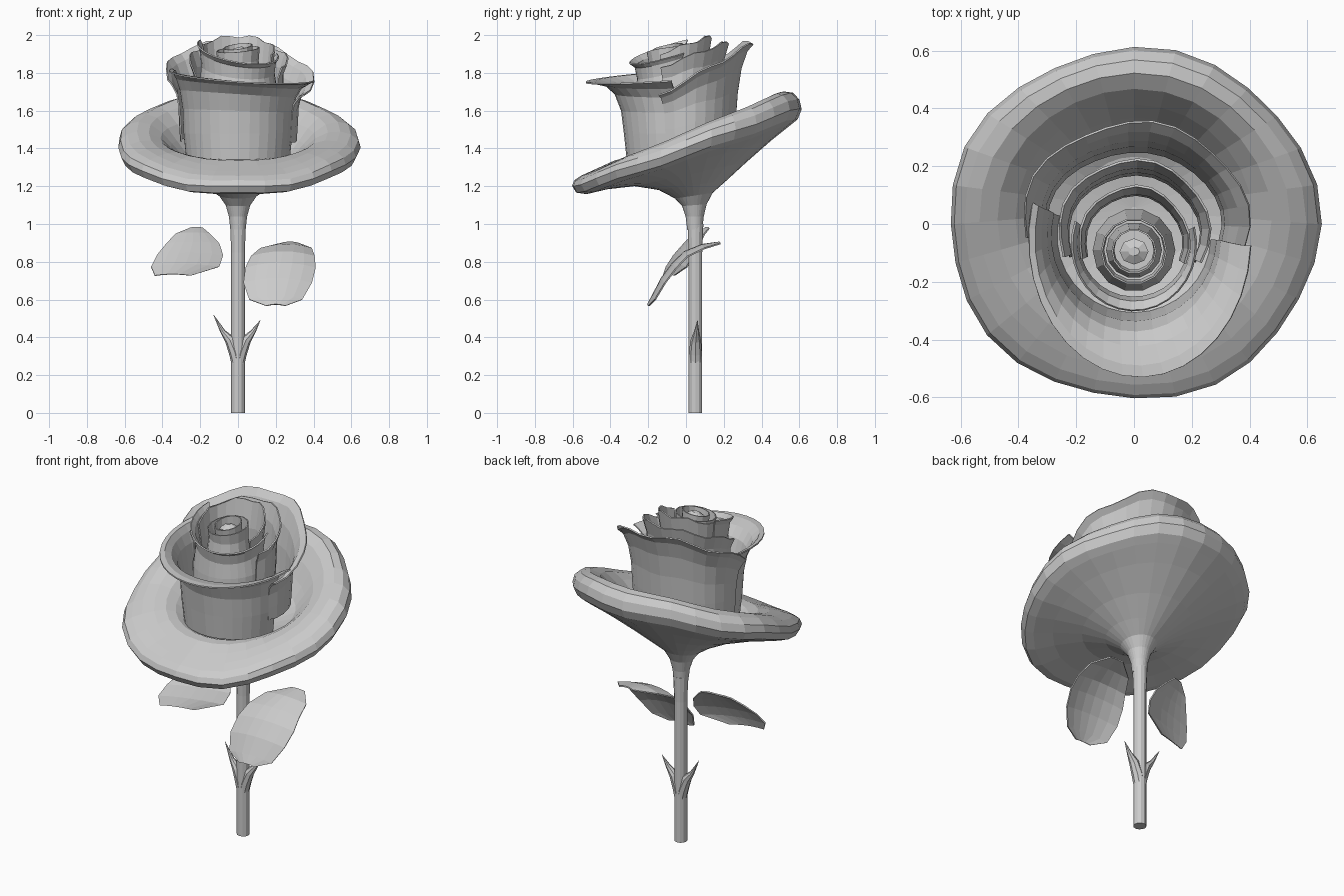
import bpy, bmesh, math
from mathutils import Vector


def make_object(name, bm, thickness=0.0):
    bmesh.ops.remove_doubles(bm, verts=bm.verts, dist=0.0005)
    bmesh.ops.recalc_face_normals(bm, faces=bm.faces)
    mesh = bpy.data.meshes.new(name)
    bm.to_mesh(mesh)
    bm.free()
    ob = bpy.data.objects.new(name, mesh)
    bpy.context.collection.objects.link(ob)
    if thickness:
        mod = ob.modifiers.new("thickness", "SOLIDIFY")
        mod.thickness = thickness
        mod.offset = 0
    return ob


def skin(bm, rows, closed):
    """Quads between successive rows of points."""
    vs = [[bm.verts.new(p) for p in row] for row in rows]
    n = len(vs[0])
    for a, b in zip(vs, vs[1:]):
        for i in range(n if closed else n - 1):
            j = (i + 1) % n
            bm.faces.new((a[i], a[j], b[j], b[i]))
    return vs


def wrap(name, rings, a0=0, a1=360, n=24, thickness=0.0, wave=0.0, caps=False):
    """Rings (cx, cy, rx, ry, z, tilt_x, tilt_y) swept from angle a0 to a1."""
    closed = a1 - a0 == 360
    big = max(r[2] for r in rings)
    rows = []
    for cx, cy, rx, ry, z, tx, ty in rings:
        w = wave * (rx / big) ** 4  # ripples grow towards the rim
        row = []
        for i in range(n if closed else n + 1):
            a = math.radians(a0 + (a1 - a0) * i / n)
            c, s = math.cos(a), math.sin(a)
            f = 1 + w * math.sin(5 * a + 1)
            row.append((cx + rx * c * f, cy + ry * s * f,
                        z + tx * c + ty * s + 0.5 * w * math.sin(7 * a)))
        rows.append(row)
    bm = bmesh.new()
    vs = skin(bm, rows, closed)
    if caps:
        bm.faces.new(vs[0])
        bm.faces.new(vs[-1])
    return make_object(name, bm, thickness)


# Stem
wrap("stem", [(0, .05, .036, .036, z, 0, 0) for z in (0, .3, .6, .85)]
     + [(0, .05, .042, .042, 1.0, 0, 0)], n=12, caps=True)

# Tilted outer petal: underside, rolled rim, bowl   (radius, height, tilt)
profile = [(.04, .97, 0), (.048, 1.04, 0), (.065, 1.1, .005), (.10, 1.15, .015),
           (.18, 1.205, .025), (.30, 1.265, .065), (.45, 1.315, .135),
           (.55, 1.34, .185), (.595, 1.36, .2), (.617, 1.405, .21),
           (.605, 1.445, .22), (.57, 1.475, .225), (.52, 1.49, .215),
           (.46, 1.485, .18), (.40, 1.455, .12), (.35, 1.41, .07),
           (.30, 1.36, .04), (.20, 1.32, .02), (.01, 1.30, 0)]
rim = []
for r, z, t in profile:
    k = min(r / .6, 1)
    rim.append((0, .05 * (1 - k), r * (1 + .04 * k), r * (1 - .015 * k), z, 0, t))
wrap("outer_petal", rim, n=28, wave=0.015, caps=True)

# Large front petal with wide lip, and the back petal overlapping it
wrap("front_petal", [
    (0, -.04, .27, .27, 1.34, 0, 0), (0, -.04, .285, .285, 1.48, 0, 0),
    (0, -.04, .29, .30, 1.6, -.01, 0), (0, -.04, .305, .335, 1.69, -.02, 0),
    (.005, -.045, .33, .38, 1.745, -.025, .01), (.015, -.05, .36, .44, 1.775, -.03, .025),
    (.02, -.05, .385, .48, 1.785, -.025, .035)], 165, 357, 18, .008)
wrap("back_petal", [
    (0, 0, .305, .25, 1.44, 0, .02), (0, 0, .31, .26, 1.52, 0, .04),
    (0, 0, .315, .27, 1.62, 0, .08), (0, 0, .33, .29, 1.70, -.01, .13),
    (0, 0, .36, .32, 1.755, -.015, .17), (.005, 0, .39, .35, 1.78, -.02, .185)],
    -25, 188, 18, .008, wave=.025)

# Middle petals
wrap("middle_back_petal", [
    (0, -.04, .23, .21, 1.4, 0, 0), (0, -.04, .235, .22, 1.65, 0, .03),
    (0, -.03, .235, .225, 1.8, 0, .07), (0, -.03, .26, .25, 1.87, 0, .095)],
    -25, 200, 16, .008, wave=.02)
wrap("middle_front_petal", [
    (0, -.07, .21, .21, 1.4, 0, 0), (0, -.07, .205, .195, 1.7, 0, .02),
    (0, -.07, .19, .185, 1.82, -.02, .05), (0, -.07, .2, .2, 1.895, -.03, .06),
    (0, -.07, .215, .23, 1.92, -.035, .065)], 160, 375, 18, .008)
wrap("inner_back_petal", [
    (0, -.07, .17, .17, 1.5, 0, 0), (0, -.07, .175, .175, 1.8, 0, .04),
    (0, -.07, .19, .2, 1.925, 0, .07)], -20, 195, 14, .008, wave=.02)

# Tight bud at the centre
for name, r, z in (("outer_bud_ring", .112, 1.925), ("inner_bud_ring", .075, 1.94)):
    wrap(name, [
        (0, -.09, r * 1.25, r * 1.25, 1.6, 0, 0), (0, -.09, r * .95, r * .95, z - .06, 0, .01),
        (0, -.095, r, r, z, .01, .015)], n=14, thickness=.006)
wrap("bud_core", [(0, -.095, .045, .045, 1.6, 0, 0), (0, -.095, .05, .045, 1.915, .01, 0),
                  (0, -.095, .02, .015, 1.935, .005, 0)], n=8, caps=True)


# Leaves: rows (y, z, x_left, x_right) along a curved sheet, bulging along the middle
def leaf(name, rows, shear=0.0, bulge=.04, n=6):
    pts = []
    for y, z, x0, x1 in rows:
        row = []
        for i in range(n + 1):
            x = x0 + (x1 - x0) * i / n
            b = bulge * (x1 - x0) / .38 * (.5 - (2 * i / n - 1) ** 2)
            row.append((x, y + shear * (x + .1) - .5 * b, z + .7 * b))
        pts.append(row)
    bm = bmesh.new()
    skin(bm, pts, False)
    make_object(name, bm, .008)


leaf("right_leaf", [
    (-.20, .57, .15, .25), (-.17, .61, .06, .34), (-.12, .70, .03, .39),
    (-.06, .78, .04, .41), (0, .84, .07, .405), (.09, .88, .12, .39), (.18, .90, .23, .32)])
leaf("left_leaf", [
    (-.02, .73, -.44, -.25), (0, .78, -.46, -.10), (.03, .84, -.43, -.08),
    (.07, .90, -.38, -.10), (.11, .95, -.33, -.15), (.15, .98, -.25, -.19)], .3, .02)

# Thorns: tapered tubes curving out of the stem
for name, side, tip in (("right_thorn", 1, (.118, .49)), ("left_thorn", -1, (.13, .52))):
    path = [(.0, .25, .034), (.016, .32, .034), (.042, .385, .028),
            (.08, .43, .014), (tip[0], tip[1], .001)]
    rows = []
    for x, z, r in path:
        out = Vector((.85 * side, 0, -.5))
        rows.append([Vector((x * side, .05 + .12 * max(0, x - .03), z))
                     + r * (math.cos(a) * out + math.sin(a) * Vector((0, 1, 0)))
                     for a in (math.tau * i / 8 for i in range(8))])
    bm = bmesh.new()
    ends = skin(bm, rows, True)
    bm.faces.new(ends[0])
    make_object(name, bm)
